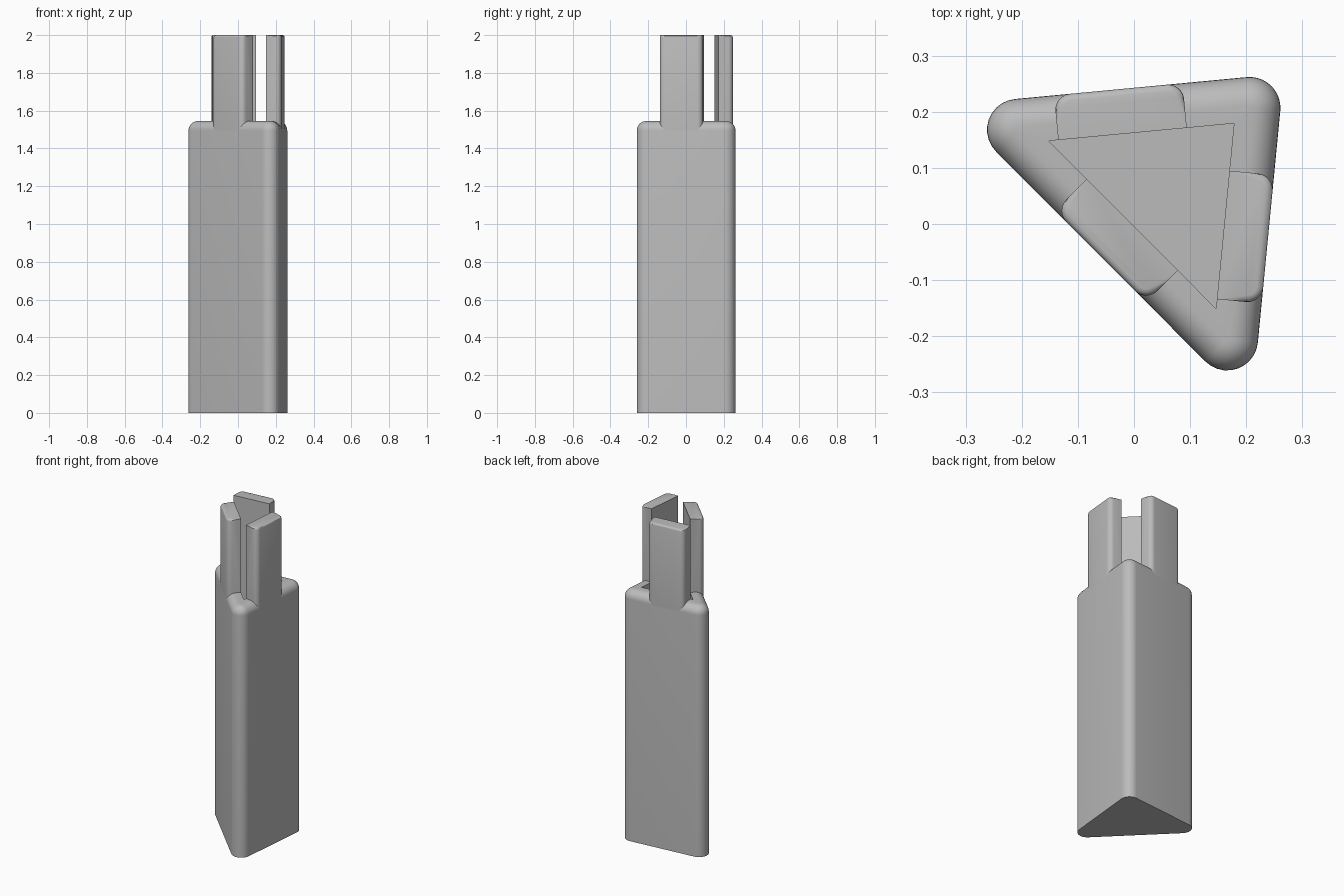
import bpy, bmesh, math
from mathutils import Vector

cube = bpy.data.objects.get("Cube")
if cube:
    bpy.data.objects.remove(cube)

grey = bpy.data.materials.new("plain grey")
grey.use_nodes = True
grey.diffuse_color = (0.5, 0.5, 0.5, 1)
grey.node_tree.nodes["Principled BSDF"].inputs["Base Color"].default_value = (0.5, 0.5, 0.5, 1)

# Centres of the rounded corners, counter-clockwise
CORNERS = [Vector(c) for c in ((-0.207, 0.168), (0.166, -0.206), (0.206, 0.207))]
RADIUS, WALL, FILLET = 0.055, 0.08, 0.05
SHOULDER, FLOOR, TOP = 1.545, 0.08, 2.0
STEPS = 10


def side(i):
    """Start corner, direction, outward normal and length of one side."""
    a, b = CORNERS[i % 3], CORNERS[(i + 1) % 3]
    u = (b - a).normalized()
    return a, u, Vector((u.y, -u.x)), (b - a).length


def ring(inset):
    """Rounded triangle inset from the outer wall; sharp once the radius runs out."""
    r, pts = RADIUS - inset, []
    for i, c in enumerate(CORNERS):
        n0, n1 = side(i + 2)[2], side(i)[2]
        mid = (n0 + n1).normalized()
        if r <= 0:
            pts += [c + mid * r / mid.dot(n0)] * (STEPS + 1)
            continue
        start, turn = math.atan2(n0.y, n0.x), n0.angle(n1)
        for k in range(STEPS + 1):
            a = start + turn * k / STEPS
            pts.append(c + r * Vector((math.cos(a), math.sin(a))))
    return pts


def finish(bm, name):
    bmesh.ops.recalc_face_normals(bm, faces=bm.faces)
    mesh = bpy.data.meshes.new(name)
    bm.to_mesh(mesh)
    bm.free()
    mesh.materials.append(grey)
    obj = bpy.data.objects.new(name, mesh)
    bpy.context.collection.objects.link(obj)
    bpy.ops.object.select_all(action='DESELECT')
    obj.select_set(True)
    bpy.context.view_layer.objects.active = obj
    bpy.ops.object.shade_smooth_by_angle(angle=math.radians(30))
    return obj


# Hollow body: outer wall, rounded shoulder, flat rim, triangular well
levels = [(0, 0)]
for k in range(9):
    a = math.pi / 2 * k / 8
    levels.append((FILLET * (1 - math.cos(a)), SHOULDER - FILLET * (1 - math.sin(a))))
levels += [(WALL, SHOULDER), (WALL, FLOOR)]

bm = bmesh.new()
loops = [[bm.verts.new((p.x, p.y, z)) for p in ring(d)] for d, z in levels]
count = len(loops[0])
for low, high in zip(loops, loops[1:]):
    for j in range(count):
        k = (j + 1) % count
        bm.faces.new((low[j], low[k], high[k], high[j]))
bm.faces.new(loops[0])
bm.faces.new([loops[-1][i * (STEPS + 1)] for i in range(3)])
bmesh.ops.remove_doubles(bm, verts=bm.verts, dist=0.0001)
finish(bm, "hollow_body")


# Upright tabs flush with the outer wall
def tab(name, i, start, end):
    a, u, n, _ = side(i)
    bm = bmesh.new()
    bottom = SHOULDER - FILLET
    outline = [(start, RADIUS - WALL), (end, RADIUS - WALL), (end, RADIUS), (start, RADIUS)]
    base = [bm.verts.new((*(a + u * s + n * d), bottom)) for s, d in outline]
    face = bm.faces.new(base)
    grown = bmesh.ops.extrude_face_region(bm, geom=[face])["geom"]
    bmesh.ops.translate(bm, vec=(0, 0, TOP - bottom),
                        verts=[v for v in grown if isinstance(v, bmesh.types.BMVert)])

    def outer(v):
        return (v.co.xy - a).dot(n) > 0

    upright = [e for e in bm.edges if all(outer(v) for v in e.verts)
               and abs(e.verts[0].co.z - e.verts[1].co.z) > 0.1]
    bmesh.ops.bevel(bm, geom=upright, offset=0.028, segments=6, profile=0.5, affect='EDGES')
    crest = [e for e in bm.edges if all(v.co.z > TOP - 0.001 and (v.co.xy - a).dot(n) > 0.02
                                        for v in e.verts)]
    bmesh.ops.bevel(bm, geom=crest, offset=0.012, segments=3, profile=0.5, affect='EDGES')
    finish(bm, name)


LENGTH = side(0)[3]
tab("front_tab", 0, LENGTH / 2 - 0.115, LENGTH / 2 + 0.115)
tab("left_tab", 1, 0.07, 0.3)
tab("back_tab", 2, side(2)[3] - 0.3, side(2)[3] - 0.07)
